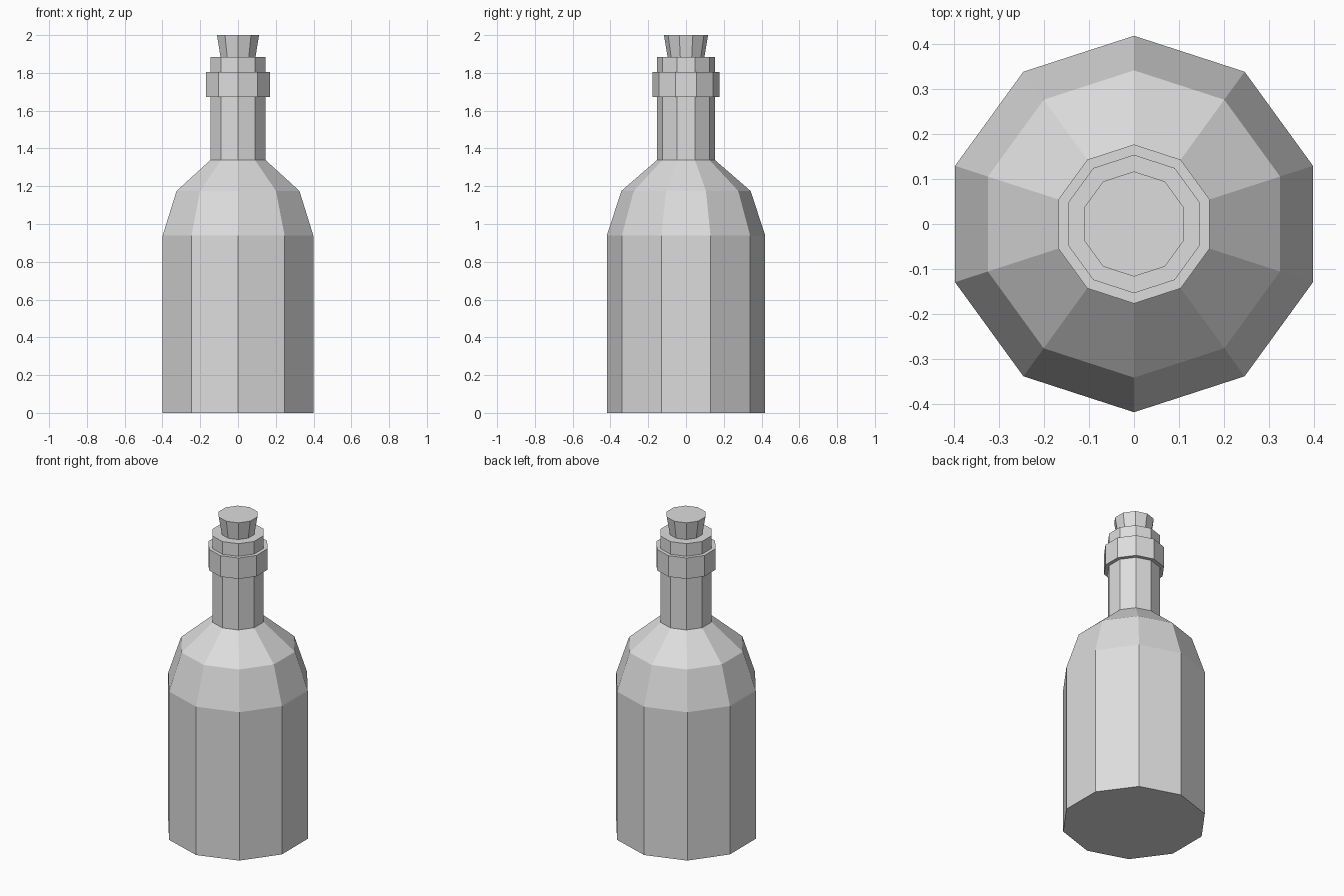
import bpy
import bmesh
from math import cos, sin, pi

SIDES = 10

cube = bpy.data.objects.get("Cube")
if cube:
    bpy.data.objects.remove(cube, do_unlink=True)

# One plain grey for the whole bottle
grey = bpy.data.materials.new("plain_grey")
grey.use_nodes = True
colour = (0.72, 0.72, 0.72, 1)
grey.diffuse_color = colour
grey.node_tree.nodes["Principled BSDF"].inputs["Base Color"].default_value = colour


def lathe(name, profile):
    """Turn a (radius, height) profile into a closed, flat-faced solid with a corner at the front."""
    bm = bmesh.new()
    rings = []
    for radius, z in profile:
        angles = [2 * pi * i / SIDES - pi / 2 for i in range(SIDES)]
        rings.append([bm.verts.new((radius * cos(a), radius * sin(a), z)) for a in angles])
    for low, high in zip(rings, rings[1:]):
        for i in range(SIDES):
            j = (i + 1) % SIDES
            bm.faces.new((low[i], low[j], high[j], high[i]))
    bm.faces.new(rings[0][::-1])
    bm.faces.new(rings[-1])
    mesh = bpy.data.meshes.new(name)
    bm.to_mesh(mesh)
    bm.free()
    mesh.materials.append(grey)
    obj = bpy.data.objects.new(name, mesh)
    bpy.context.collection.objects.link(obj)
    return obj


# Body, two-step shoulder, straight neck and lip
lathe("bottle", [(0.419, 0), (0.419, 0.94), (0.342, 1.175),
                 (0.154, 1.338), (0.154, 1.885)])
# Raised band around the neck
lathe("neck_collar", [(0.177, 1.672), (0.177, 1.805)])
# Tapered stopper, seated slightly inside the neck
lathe("cork", [(0.09, 1.84), (0.117, 2.0)])
